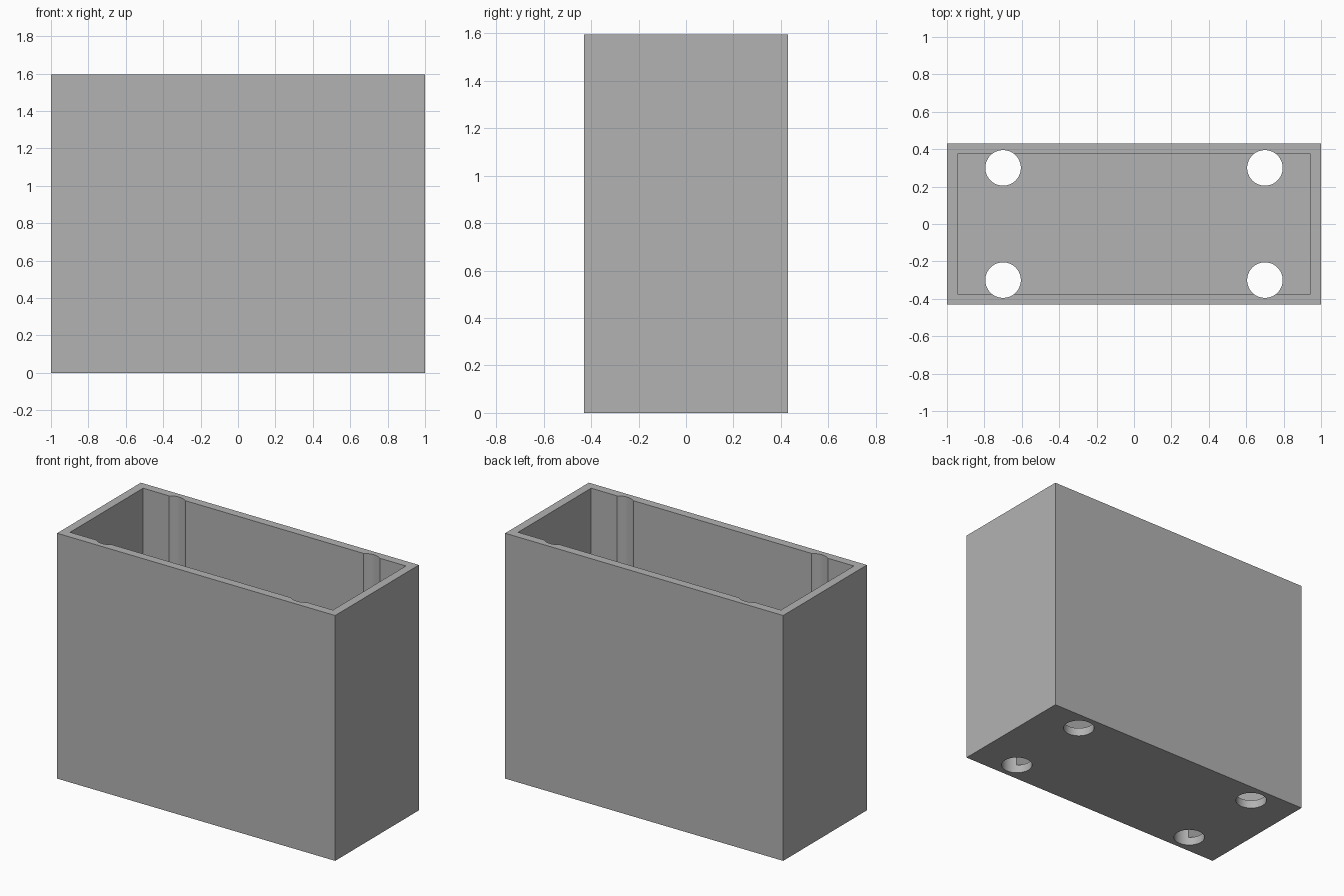
import bpy
import math

cube = bpy.data.objects.get("Cube")
if cube:
    bpy.data.objects.remove(cube, do_unlink=True)

WIDTH, DEPTH, HEIGHT = 2.0, 0.86, 1.595
WALL = 0.055
HOLE_X, HOLE_Y, HOLE_RADIUS = 0.7, 0.3, 0.095

grey = bpy.data.materials.new("plain_grey")
grey.use_nodes = True
colour = (0.45, 0.45, 0.45, 1.0)
grey.diffuse_color = colour
grey.node_tree.nodes["Principled BSDF"].inputs["Base Color"].default_value = colour


def add_box(name, size, bottom):
    bpy.ops.mesh.primitive_cube_add(size=1, location=(0, 0, bottom + size[2] / 2))
    box = bpy.context.object
    box.name = name
    box.scale = size
    bpy.ops.object.transform_apply(location=True, rotation=False, scale=True)
    box.data.materials.append(grey)
    return box


def cut(target, cutter):
    cutter.hide_render = True
    bpy.ops.object.select_all(action="DESELECT")
    target.select_set(True)
    bpy.context.view_layer.objects.active = target
    mod = target.modifiers.new("cut", "BOOLEAN")
    mod.operation = "DIFFERENCE"
    mod.solver = "EXACT"
    mod.object = cutter
    bpy.ops.object.modifier_apply(modifier=mod.name)
    bpy.data.objects.remove(cutter, do_unlink=True)


# Open-topped box with even walls and floor
box = add_box("open_box", (WIDTH, DEPTH, HEIGHT), 0)
cavity = add_box("cavity_cutter", (WIDTH - 2 * WALL, DEPTH - 2 * WALL, HEIGHT), WALL)
cut(box, cavity)

# Four vertical holes through the floor that also groove the long walls
for sx in (-1, 1):
    for sy in (-1, 1):
        bpy.ops.mesh.primitive_cylinder_add(
            vertices=64, radius=HOLE_RADIUS, depth=HEIGHT * 2,
            location=(sx * HOLE_X, sy * HOLE_Y, HEIGHT / 2))
        drill = bpy.context.object
        drill.name = "hole_cutter"
        drill.data.materials.append(grey)
        cut(box, drill)

bpy.ops.object.shade_smooth_by_angle(angle=math.radians(30))
